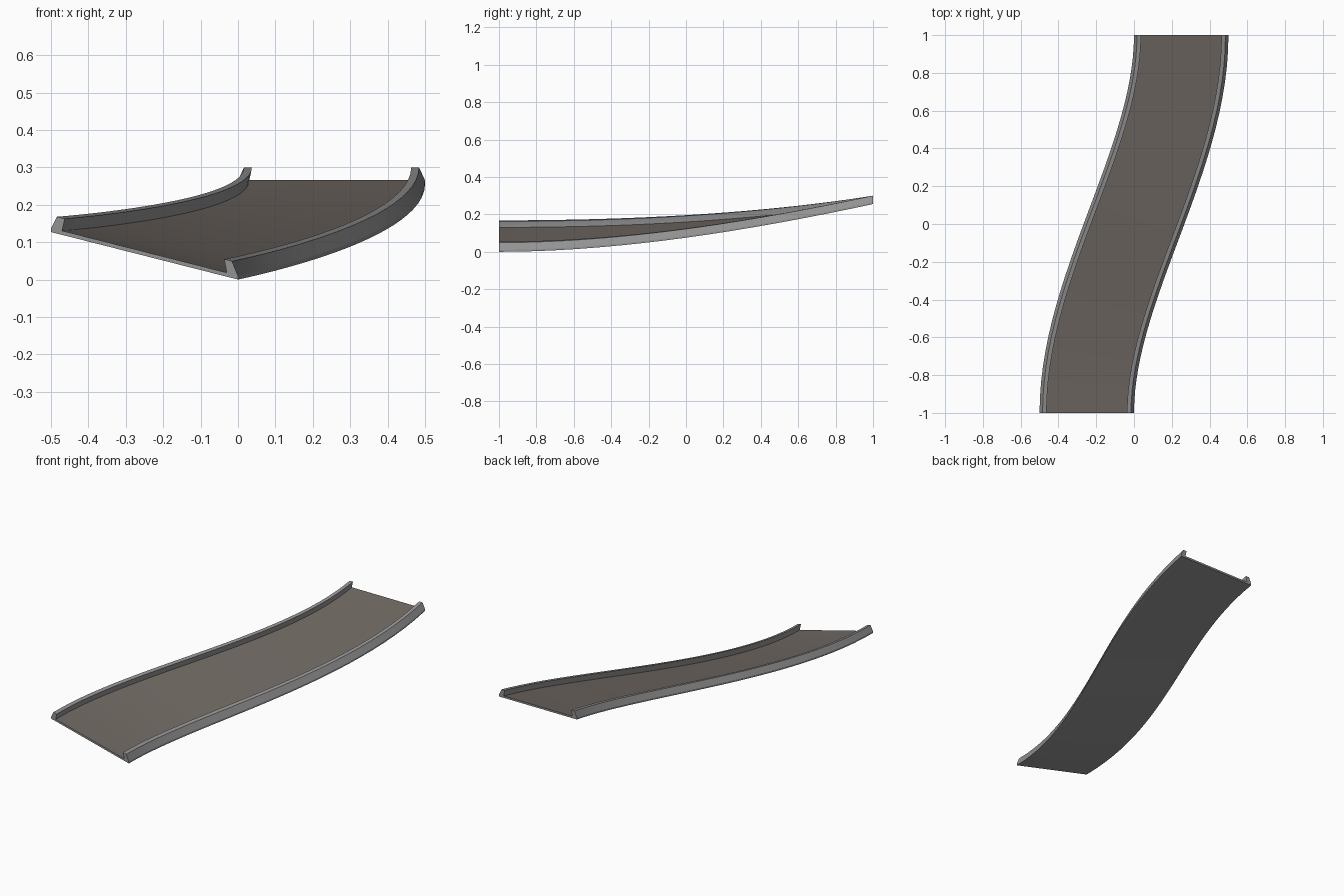
import bpy, bmesh

if "Cube" in bpy.data.objects:
    bpy.data.objects.remove(bpy.data.objects["Cube"])

STEPS = 28


def material(name, rgb):
    m = bpy.data.materials.new(name)
    m.diffuse_color = (*rgb, 1)
    m.use_nodes = True
    m.node_tree.nodes["Principled BSDF"].inputs["Base Color"].default_value = m.diffuse_color
    return m


surface_brown = material("road brown grey", (0.165, 0.143, 0.127))
kerb_grey = material("kerb grey", (0.29, 0.29, 0.295))


def place(t, side, up):
    """Map a cross-section point (side, up) onto the S-shaped, banked climb."""
    x = -0.25 + 0.5 * (3 * t * t - 2 * t ** 3)
    slope = 0.5 * (6 * t - 6 * t * t) / 2
    n = (1 + slope * slope) ** 0.5
    right = 0.255 * t * t                    # height of the low edge
    left = 0.127 + 0.128 * t * t             # height of the high edge
    f = side / 0.5 + 0.5
    return (x + side / n, -1 + 2 * t - side * slope / n,
            left + (right - left) * f + up)


def sweep(name, profile, mats, road_edge=None):
    """Sweep a closed profile along the track; road_edge gets material 1."""
    bm = bmesh.new()
    rings = [[bm.verts.new(place(i / STEPS, *p)) for p in profile]
             for i in range(STEPS + 1)]
    n = len(profile)
    for a, b in zip(rings, rings[1:]):
        for k in range(n):
            j = (k + 1) % n
            f = bm.faces.new((a[k], a[j], b[j], b[k]))
            if k == road_edge:
                f.material_index = 1
    bm.faces.new(rings[0])
    bm.faces.new(rings[-1])
    bmesh.ops.recalc_face_normals(bm, faces=bm.faces[:])
    me = bpy.data.meshes.new(name)
    bm.to_mesh(me)
    bm.free()
    for m in mats:
        me.materials.append(m)
    ob = bpy.data.objects.new(name, me)
    bpy.context.collection.objects.link(ob)
    bpy.ops.object.select_all(action='DESELECT')
    ob.select_set(True)
    bpy.context.view_layer.objects.active = ob
    bpy.ops.object.shade_smooth_by_angle(angle=0.35)


# road deck: grey slab with a brown-grey driving surface
sweep("road_deck", [(-0.22, 0), (0.22, 0), (0.22, 0.011), (-0.22, 0.011)],
      [kerb_grey, surface_brown], road_edge=2)

# kerbs leaning inward along both edges
kerb = [(0.25, 0), (0.25, 0.010), (0.234, 0.045), (0.213, 0.045),
        (0.22, 0.011), (0.22, 0)]
sweep("right_kerb", kerb, [kerb_grey])
sweep("left_kerb", [(-s, u) for s, u in kerb], [kerb_grey])
